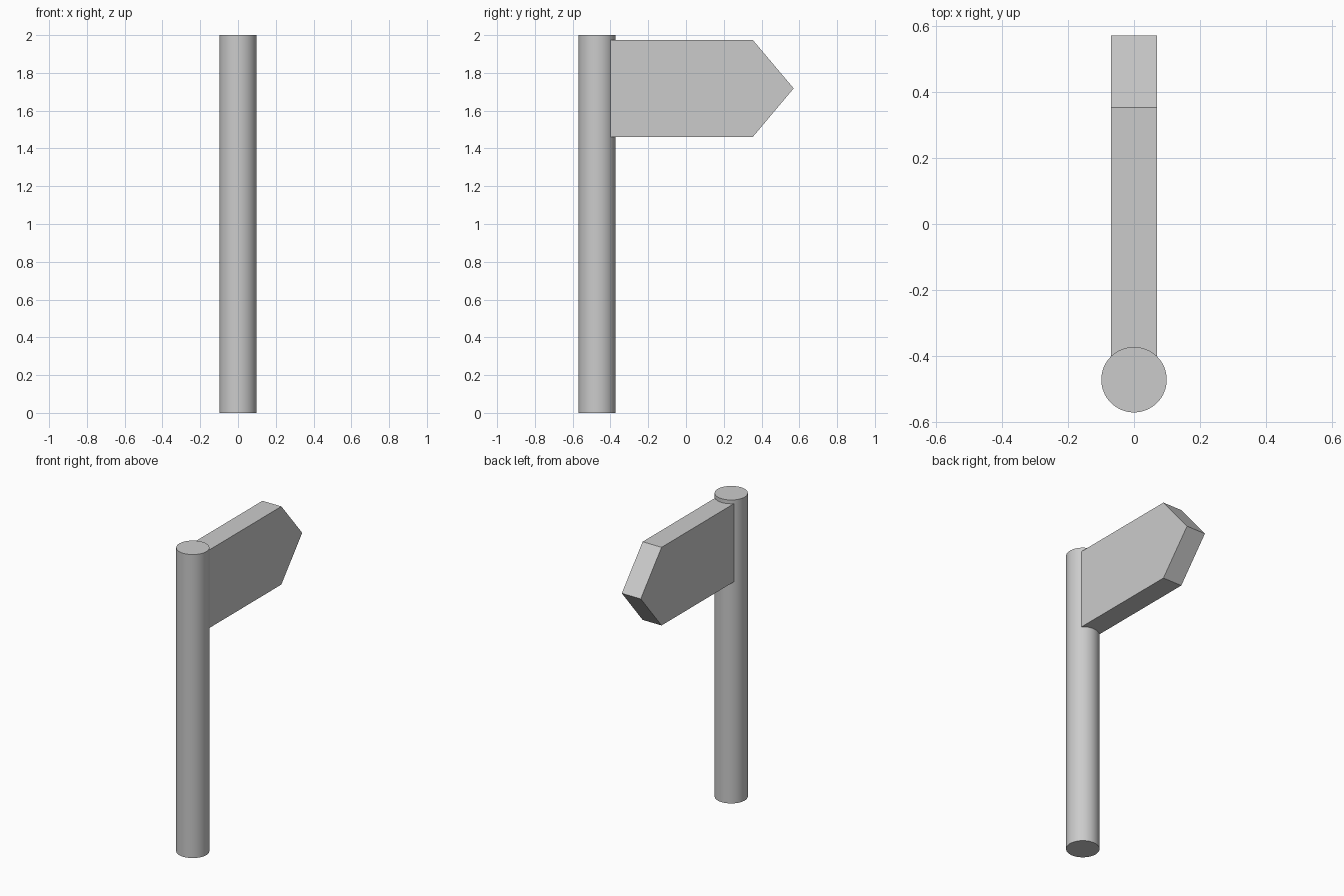
import bpy, bmesh

if "Cube" in bpy.data.objects:
    bpy.data.objects.remove(bpy.data.objects["Cube"])

# Round post
bpy.ops.mesh.primitive_cylinder_add(vertices=64, radius=0.099, depth=2.0,
                                    location=(0, -0.471, 1.0))
post = bpy.context.object
post.name = "post"
bpy.ops.object.shade_smooth_by_angle()

# Pointed sign board: side profile (y, z) extruded across x
profile = [(-0.44, 1.46), (0.353, 1.46), (0.57, 1.718), (0.353, 1.975), (-0.44, 1.975)]
half = 0.069
bm = bmesh.new()
face = bm.faces.new([bm.verts.new((-half, y, z)) for y, z in profile])
ext = bmesh.ops.extrude_face_region(bm, geom=[face])
bmesh.ops.translate(bm, vec=(2 * half, 0, 0),
                    verts=[g for g in ext["geom"] if isinstance(g, bmesh.types.BMVert)])
bmesh.ops.recalc_face_normals(bm, faces=bm.faces)
mesh = bpy.data.meshes.new("arrow_board")
bm.to_mesh(mesh)
bm.free()
bpy.context.collection.objects.link(bpy.data.objects.new("arrow_board", mesh))
